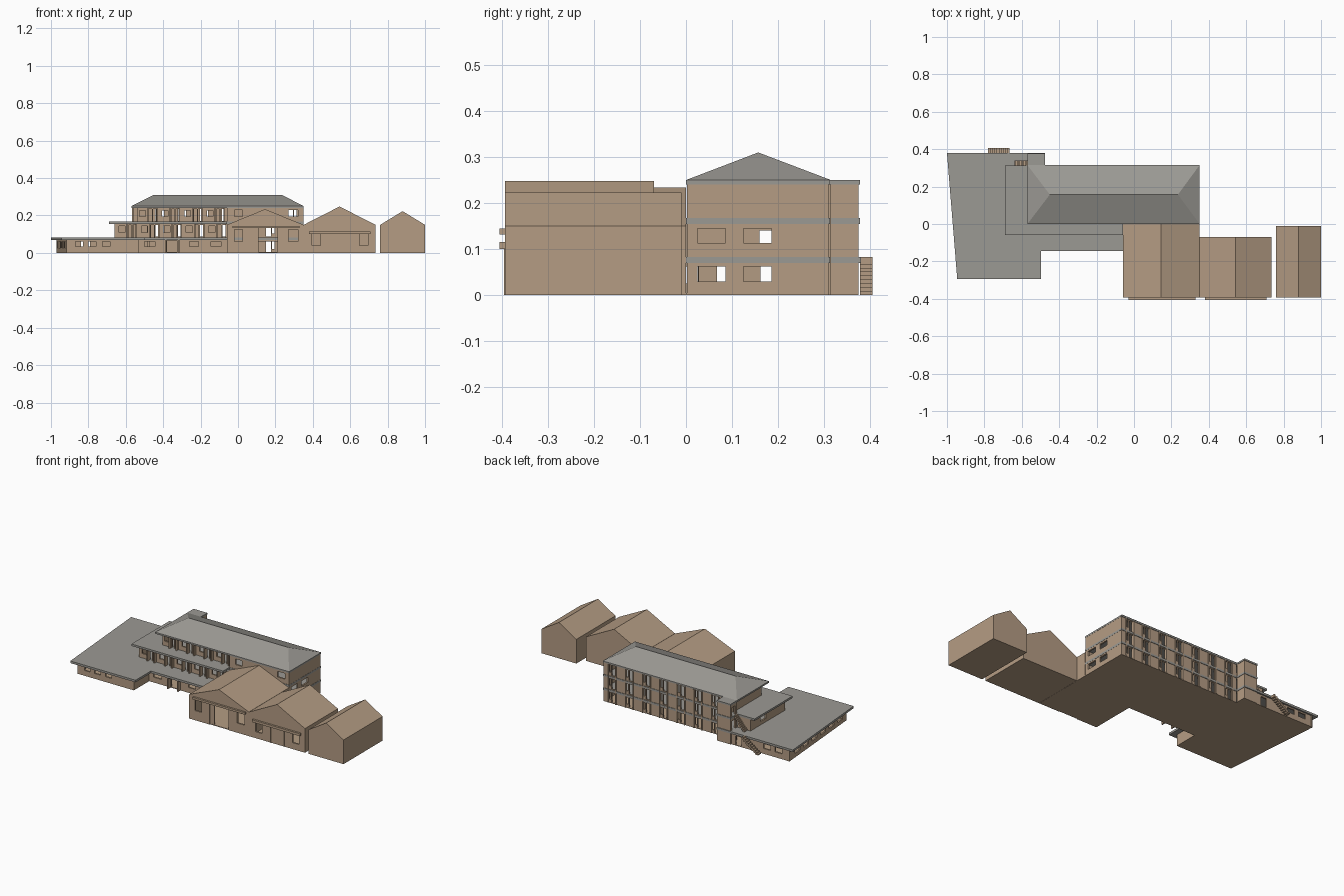
import bpy, bmesh
from mathutils import Vector

if "Cube" in bpy.data.objects:
    bpy.data.objects.remove(bpy.data.objects["Cube"])


def material(name, col):
    m = bpy.data.materials.new(name)
    m.diffuse_color = (*col, 1)
    m.use_nodes = True
    m.node_tree.nodes["Principled BSDF"].inputs["Base Color"].default_value = m.diffuse_color
    return m


TAN = material("tan_render", (0.46, 0.335, 0.23))
GREY = material("grey_roof", (0.33, 0.32, 0.295))


def sheet(name, faces, mat, thick=0):
    """Flat faces, optionally thickened behind their normals."""
    bm = bmesh.new()
    for f in faces:
        bm.faces.new([bm.verts.new(v) for v in f])
    bmesh.ops.remove_doubles(bm, verts=bm.verts, dist=1e-5)
    if not thick:
        bmesh.ops.recalc_face_normals(bm, faces=bm.faces)
    me = bpy.data.meshes.new(name)
    bm.to_mesh(me)
    bm.free()
    me.materials.append(mat)
    ob = bpy.data.objects.new(name, me)
    bpy.context.collection.objects.link(ob)
    if thick:
        mod = ob.modifiers.new("thickness", 'SOLIDIFY')
        mod.thickness, mod.offset = thick, -1
    return ob


def slab(name, pts, z0, z1, mat=GREY):
    lo = [(x, y, z0) for x, y in pts]
    hi = [(x, y, z1) for x, y in pts]
    n = len(pts)
    sides = [(lo[i], lo[(i + 1) % n], hi[(i + 1) % n], hi[i]) for i in range(n)]
    return sheet(name, [lo[::-1], hi] + sides, mat)


def box(name, x0, x1, y0, y1, z0, z1, mat=TAN):
    return slab(name, [(x0, y0), (x1, y0), (x1, y1), (x0, y1)], z0, z1, mat)


def wall(name, p, q, z0, z1, holes=()):
    """Wall from p to q (outside on the right); holes = (start, end, bottom, top)."""
    p, q = Vector(p), Vector(q)
    length = (q - p).length
    d = (q - p) / length
    us = sorted({0, length, *(u for h in holes for u in h[:2])})
    zs = sorted({z0, z1, *(z for h in holes for z in h[2:])})
    faces = []
    for a, b in zip(us, us[1:]):
        for c, e in zip(zs, zs[1:]):
            mu, mz = (a + b) / 2, (c + e) / 2
            if any(h[0] < mu < h[1] and h[2] < mz < h[3] for h in holes):
                continue
            s, t = p + d * a, p + d * b
            faces.append([(*s, c), (*t, c), (*t, e), (*s, e)])
    return sheet(name, faces, TAN, 0.01)


def front_wall(name, x0, x1, y, z0, z1, holes=()):
    return wall(name, (x0, y), (x1, y), z0, z1,
                [(a - x0, b - x0, c, d) for a, b, c, d in holes])


def back_wall(name, x0, x1, y, z0, z1, holes=()):
    return wall(name, (x1, y), (x0, y), z0, z1,
                [(x1 - b, x1 - a, c, d) for a, b, c, d in holes])


L1, L2, L3 = (0.07, 0.083), (0.155, 0.167), (0.24, 0.25)

# Floor slabs and flat roofs
slab("ground_floor", [(-0.97, 0.37), (-0.918, -0.265), (-0.53, -0.265), (-0.53, -0.115),
     (-0.06, -0.115), (-0.06, -0.39), (0.35, -0.39), (0.35, 0.31), (-0.475, 0.31),
     (-0.475, 0.37)], 0, 0.004, TAN)
slab("low_roof", [(-1, 0.38), (-0.945, -0.295), (-0.497, -0.295), (-0.497, -0.145),
     (-0.06, -0.145), (-0.06, 0), (0.351, 0), (0.351, 0.313), (-0.475, 0.313),
     (-0.475, 0.38)], *L1)
slab("middle_roof", [(-0.69, 0.313), (-0.69, -0.06), (-0.06, -0.06), (-0.06, 0), (0.351, 0),
     (0.351, 0.313), (-0.475, 0.313), (-0.475, 0.378), (-0.57, 0.378), (-0.57, 0.313)], *L2)
slab("upper_roof_slab", [(-0.57, 0), (0.351, 0), (0.351, 0.313), (-0.475, 0.313),
     (-0.475, 0.378), (-0.57, 0.378)], *L3)

# Hipped roof
c = [(-0.57, 0, 0.25), (0.351, 0, 0.25), (0.351, 0.315, 0.25), (-0.57, 0.315, 0.25)]
r0, r1 = (-0.45, 0.157, 0.31), (0.235, 0.157, 0.31)
sheet("hipped_roof", [(c[0], c[1], r1, r0), (c[1], c[2], r1), (c[2], c[3], r0, r1),
                      (c[3], c[0], r0), c[::-1]], GREY)

# Ground floor walls
win = (0.033, 0.062)
front_wall("wing_front", -0.918, -0.53, -0.265, 0, 0.07,
           [(x, x + 0.04, *win) for x in (-0.87, -0.80, -0.725)])
wall("wing_inner_side", (-0.53, -0.265), (-0.53, -0.115), 0, 0.07)
front_wall("entrance_front", -0.53, -0.06, -0.115, 0, 0.07,
           [(-0.5, -0.445, *win), (-0.38, -0.325, 0, 0.065), (-0.26, -0.21, *win),
            (-0.145, -0.09, *win)])
wall("wing_left_side", (-0.97, 0.37), (-0.918, -0.265), 0, 0.07,
     [(0.06 + i * 0.095, 0.115 + i * 0.095, 0.025, 0.062) for i in range(6)])
back_wall("wing_back", -0.97, -0.57, 0.37, 0, 0.07,
          [(-0.92, -0.87, *win), (-0.84, -0.79, *win), (-0.64, -0.6, 0.004, 0.06)])
for x in (-0.39, -0.322):
    box("entrance_pier", x, x + 0.008, -0.14, -0.115, 0, 0.07)

# Upper front walls: a window beside each balcony bay, with projecting fins
def bay_front(label, x0, first, count, y, z0, z1):
    holes = []
    for i in range(count):
        g = first + 0.12 * i
        holes += [(g - 0.07, g - 0.037, z0 + 0.027, z1 - 0.012),
                  (g - 0.019, g - 0.003, z0, z1 - 0.005), (g + 0.003, g + 0.019, z0, z1 - 0.005)]
        for s in (-1, 1):
            box(label + "_bay_fin", g + s * 0.024 - 0.004, g + s * 0.024 + 0.004,
                y - 0.018, y, z0, z1)
    front_wall(label + "_front", x0, -0.06, y, z0, z1, holes)


bay_front("middle", -0.66, -0.567, 5, -0.03, L1[1], L2[0])
bay_front("upper", -0.54, -0.457, 4, 0.03, L2[1], L3[0])
wall("upper_return", (-0.06, 0.03), (-0.06, 0.002), L2[1], L3[0])
front_wall("upper_front_right", -0.06, 0.35, 0.002, L2[1], L3[0],
           [(-0.02, 0.025, 0.195, 0.23), (0.27, 0.32, 0.195, 0.23)])
for z0, z1 in ((0, L1[0]), (L1[1], L2[0])):
    front_wall("hall_link_wall", -0.06, 0.35, 0.002, z0, z1, [(0.08, 0.21, z0, z1 - 0.008)])
wall("middle_left_side", (-0.66, 0.31), (-0.66, -0.03), L1[1], L2[0], [(0.1, 0.15, 0.105, 0.14)])
wall("upper_left_side", (-0.54, 0.31), (-0.54, 0.03), L2[1], L3[0])
back_wall("middle_back_left", -0.66, -0.57, 0.31, L1[1], L2[0])

# Main block back and right side, storey by storey
for z0, z1 in ((0, L1[0]), (L1[1], L2[0]), (L2[1], L3[0])):
    holes = []
    for i in range(7):
        x = 0.29 - 0.118 * i
        holes += [(x - 0.022, x + 0.004, z0 + 0.004, z1 - 0.004),
                  (x + 0.009, x + 0.022, z0 + 0.022, z1 - 0.004)]
    back_wall("main_back", -0.475, 0.35, 0.31, z0, z1, holes)
    sills = [] if z0 > 0.1 else [(a, a + 0.061, z0 + 0.03, z0 + 0.062) for a in (0.023, 0.123)]
    wall("main_right_side", (0.35, 0.002), (0.35, 0.31), z0, z1, sills)
    # Stair tower
    wall("tower_right", (-0.477, 0.31), (-0.477, 0.375), z0, z1)
    back_wall("tower_back", -0.568, -0.477, 0.375, z0, z1)
    door = [(0.015, 0.05, z0, z0 + 0.055)] if z0 else []
    wall("tower_left", (-0.568, 0.375), (-0.568, 0.31), z0, z1, door)
for i in range(7):
    x = 0.29 - 0.118 * i
    for s in (-1, 1):
        box("back_fin", x + s * 0.027 - 0.003, x + s * 0.027 + 0.003, 0.31, 0.315, 0, 0.24)


# Outdoor stairs rising towards the tower
def stair(name, x0, x1, y0, y1, z0, z1, n=10):
    w, h = (x1 - x0) / n, (z1 - z0) / n
    for i in range(n):
        box(name, x0 + i * w, x0 + (i + 1) * w, y0, y1,
            max(z0, z0 + (i - 1) * h), z0 + (i + 1) * h)


stair("lower_stair", -0.78, -0.665, 0.378, 0.405, 0, 0.083)
stair("upper_stair", -0.64, -0.57, 0.313, 0.34, 0.083, 0.167)


# Gabled halls
def hall(label, x0, x1, y0, y1, eave, top, holes, open_back=False):
    m = (x0 + x1) / 2
    front_wall(label + "_front", x0, x1, y0, 0, eave, holes)
    sheet(label + "_front_gable", [[(x0, y0, eave), (x1, y0, eave), (m, y0, top)]], TAN, 0.01)
    sheet(label + "_back_gable", [[(x1, y1, eave), (x0, y1, eave), (m, y1, top)]], TAN, 0.01)
    if not open_back:
        back_wall(label + "_back", x0, x1, y1, 0, eave)
        box(label + "_floor", x0, x1, y0, y1, 0, 0.004)
    wall(label + "_left", (x0, y1), (x0, y0), 0, eave)
    wall(label + "_right", (x1, y0), (x1, y1), 0, eave)
    sheet(label + "_roof", [[(x0, y0, eave), (m, y0, top), (m, y1, top), (x0, y1, eave)],
                            [(m, y0, top), (x1, y0, eave), (x1, y1, eave), (m, y1, top)]],
          TAN, 0.008)


hall("large_hall", -0.06, 0.35, -0.393, 0, 0.15, 0.234,
     [(-0.02, 0.025, 0.06, 0.125), (0.08, 0.21, 0, 0.132), (0.27, 0.32, 0.06, 0.125)], True)
hall("small_hall", 0.351, 0.735, -0.393, -0.07, 0.15, 0.248,
     [(0.395, 0.44, 0.04, 0.1), (0.65, 0.695, 0.04, 0.1)])
hall("end_hall", 0.76, 1.0, -0.393, -0.01, 0.15, 0.223, [])
box("large_hall_canopy", -0.03, 0.33, -0.405, -0.393, 0.132, 0.145)
box("small_hall_canopy", 0.38, 0.708, -0.405, -0.393, 0.1, 0.115)

# Recessed hall doors
box("small_hall_door_left_trim", 0.497, 0.502, -0.396, -0.393, 0, 0.1)
box("small_hall_door_right_trim", 0.588, 0.593, -0.396, -0.393, 0, 0.1)
box("large_hall_door_leaf", 0.08, 0.11, -0.388, -0.382, 0, 0.132)
